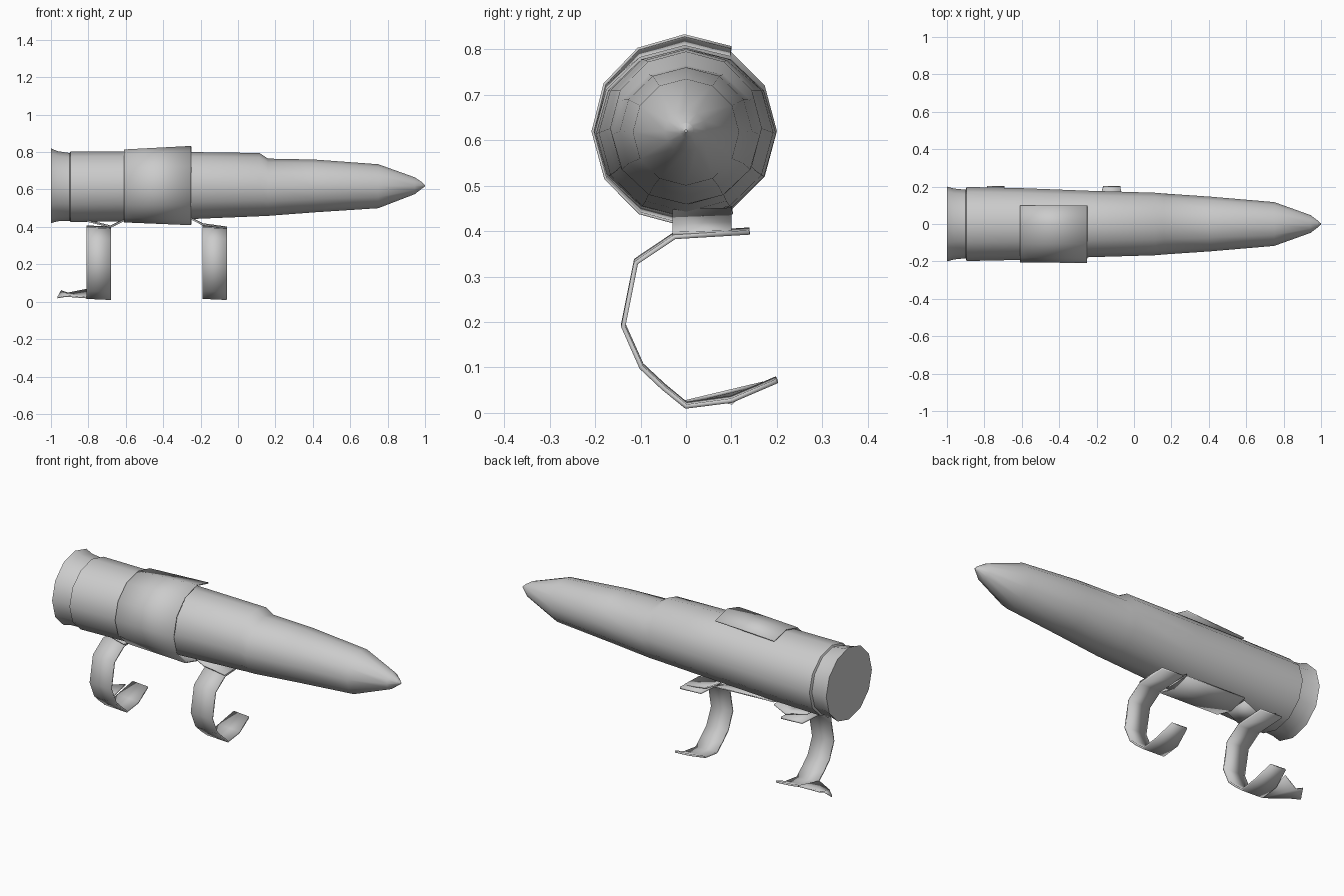
import bpy, bmesh, math

if "Cube" in bpy.data.objects:
    bpy.data.objects.remove(bpy.data.objects["Cube"])


def make_object(name, rows, faces_closed=False, caps=False, thickness=0.0, angle=40):
    """Skin a list of point rows into one mesh."""
    bm = bmesh.new()
    vr = [[bm.verts.new(p) for p in row] for row in rows]
    n = len(rows[0])
    for a, b in zip(vr, vr[1:]):
        for i in range(n if faces_closed else n - 1):
            j = (i + 1) % n
            bm.faces.new((a[i], a[j], b[j], b[i]))
    if caps:
        bm.faces.new(vr[0])
        bm.faces.new(vr[-1])
    bmesh.ops.remove_doubles(bm, verts=bm.verts, dist=1e-4)
    bmesh.ops.recalc_face_normals(bm, faces=bm.faces)
    me = bpy.data.meshes.new(name)
    bm.to_mesh(me)
    bm.free()
    ob = bpy.data.objects.new(name, me)
    bpy.context.collection.objects.link(ob)
    bpy.ops.object.select_all(action='DESELECT')
    ob.select_set(True)
    bpy.context.view_layer.objects.active = ob
    bpy.ops.object.shade_smooth_by_angle(angle=math.radians(angle))
    if thickness:
        mod = ob.modifiers.new("thickness", 'SOLIDIFY')
        mod.thickness = thickness
        mod.offset = 0
    return ob


def ring(x, ry, zlo, zhi, angles):
    """Points on an ellipse at x; angle 0 is the top, positive turns to -y."""
    zc, rz = (zlo + zhi) / 2, (zhi - zlo) / 2
    return [(x, -ry * math.sin(math.radians(a)), zc + rz * math.cos(math.radians(a)))
            for a in angles]


full = [i * 30 for i in range(12)]

# Main casing: tail collar, groove, tapering tube, top step and pointed nose
body = [(-1.0, 0.20, 0.42, 0.82), (-0.965, 0.19, 0.43, 0.805),
        (-0.90, 0.183, 0.432, 0.795), (-0.895, 0.198, 0.425, 0.803),
        (-0.61, 0.192, 0.43, 0.803), (-0.25, 0.178, 0.442, 0.80),
        (0.115, 0.167, 0.457, 0.795), (0.16, 0.163, 0.459, 0.765),
        (0.41, 0.146, 0.478, 0.760), (0.75, 0.117, 0.50, 0.735),
        (0.945, 0.047, 0.575, 0.665), (0.985, 0.016, 0.606, 0.638)]
make_object("casing", [ring(*s, full) for s in body], True, True)
make_object("nose_tip", [ring(0.985, 0.016, 0.606, 0.638, full),
                         ring(1.0, 0.003, 0.617, 0.623, full)], True, True)

# Wrapped side cover, open along the back
wrap = [-29 + i * 239 / 8 for i in range(9)]
make_object("side_cover", [ring(-0.61, 0.203, 0.427, 0.811, wrap),
                           ring(-0.25, 0.205, 0.412, 0.83, wrap)], thickness=0.006)

# Curved hooks: path of (y, z), swept across their width in x
path = [(0.14, 0.397), (-0.025, 0.387), (-0.11, 0.33), (-0.138, 0.19),
        (-0.098, 0.10), (-0.05, 0.055), (0.0, 0.014), (0.10, 0.027), (0.20, 0.07)]
for name, x0, x1 in (("front_hook", -0.19, -0.06), ("rear_hook", -0.81, -0.68)):
    rows = []
    for i, (y, z) in enumerate(path):
        inset = 0.025 if i == len(path) - 1 else 0
        rows.append([(x0 + inset, y, z + 0.006), (x1 - inset / 2, y, z)])
    make_object(name, rows, thickness=0.01, angle=30)

# Sloping brackets joining the hooks to the casing
for name, section in (("front_bracket", [(-0.25, 0.444), (-0.19, 0.412), (-0.06, 0.394)]),
                      ("rear_bracket", [(-0.61, 0.434), (-0.68, 0.40), (-0.81, 0.432)])):
    make_object(name, [[(x, -0.03, z), (x, 0.10, z + 0.004)] for x, z in section],
                thickness=0.008, angle=20)

# Bent flap on the rear hook
make_object("rear_hook_flap", [[(-0.81, -0.01, 0.022), (-0.81, 0.17, 0.065)],
                               [(-0.92, 0.06, 0.03), (-0.91, 0.13, 0.045)],
                               [(-0.965, 0.10, 0.022), (-0.945, 0.14, 0.058)]],
            thickness=0.008, angle=20)
